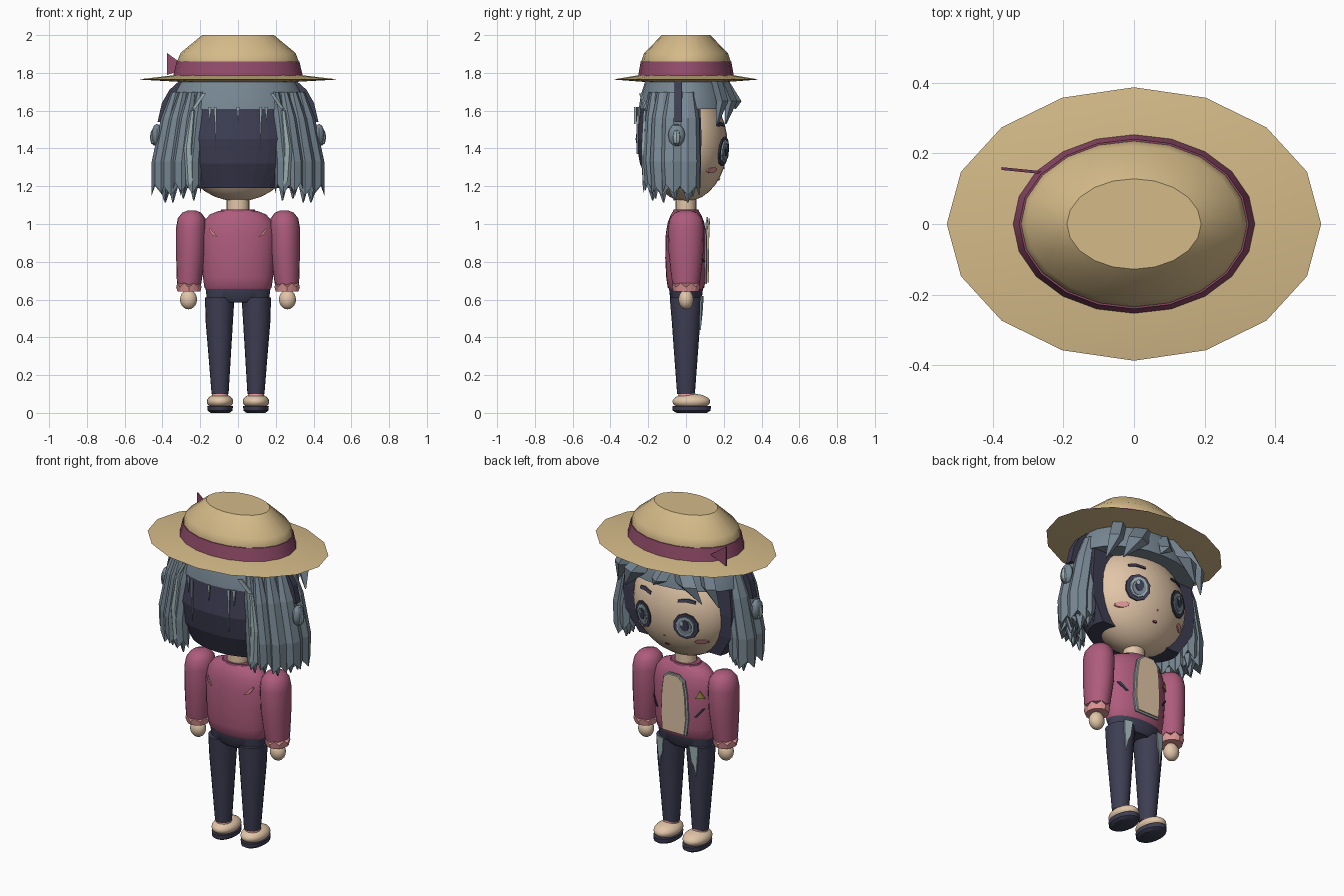
import bpy, bmesh, math

if "Cube" in bpy.data.objects:
    bpy.data.objects.remove(bpy.data.objects["Cube"])


def material(name, rgb):
    lin = [(c / 255 / 12.92) if c < 11 else ((c / 255 + 0.055) / 1.055) ** 2.4 for c in rgb]
    m = bpy.data.materials.new(name)
    m.use_nodes = True
    m.diffuse_color = (*lin, 1)
    bsdf = next(n for n in m.node_tree.nodes if n.type == 'BSDF_PRINCIPLED')
    bsdf.inputs["Base Color"].default_value = (*lin, 1)
    return m


STRAW = material("straw", (212, 186, 136))
MAROON = material("maroon ribbon", (146, 76, 106))
JACKET = material("jacket pink", (174, 92, 124))
HAIR = material("grey blue hair", (120, 136, 148))
LIGHT = material("light hair", (156, 176, 180))
NAVY = material("dark navy", (62, 62, 84))
SKIN = material("skin", (226, 198, 168))
PINK = material("light pink", (226, 152, 152))
GOLD = material("gold", (172, 146, 72))


def finish(name, bm, mat, smooth):
    bmesh.ops.recalc_face_normals(bm, faces=bm.faces)
    me = bpy.data.meshes.new(name)
    bm.to_mesh(me)
    bm.free()
    me.materials.append(mat)
    ob = bpy.data.objects.new(name, me)
    bpy.context.collection.objects.link(ob)
    if smooth:
        bpy.ops.object.select_all(action='DESELECT')
        ob.select_set(True)
        bpy.context.view_layer.objects.active = ob
        bpy.ops.object.shade_smooth_by_angle(angle=math.radians(35))
    return ob


def loft(name, mat, rings, n=20, jag=0, smooth=True, arc=None):
    """Skin horizontal ellipses (cx, cy, z, rx, ry); jag zigzags the last one."""
    bm = bmesh.new()
    a0, a1 = arc or (0, 2 * math.pi)
    loops = []
    for k, (cx, cy, z, rx, ry) in enumerate(rings):
        loop = []
        for i in range(n):
            a = a0 + (a1 - a0) * i / (n - 1 if arc else n)
            dz = jag if k == len(rings) - 1 and i % 2 else 0
            loop.append(bm.verts.new((cx + rx * math.cos(a), cy + ry * math.sin(a), z + dz)))
        loops.append(loop)
    for lo, hi in zip(loops, loops[1:]):
        for i in range(n):
            j = (i + 1) % n
            bm.faces.new((lo[i], lo[j], hi[j], hi[i]))
    bm.faces.new(loops[0])
    bm.faces.new(loops[-1])
    return finish(name, bm, mat, smooth)


def ball(name, mat, loc, rad, seg=24):
    bm = bmesh.new()
    bmesh.ops.create_uvsphere(bm, u_segments=seg, v_segments=seg // 2, radius=1)
    for v in bm.verts:
        v.co = [loc[i] + rad[i] * v.co[i] for i in range(3)]
    return finish(name, bm, mat, True)


def plate(name, mat, pts, surf, lift=0.008, t=0.008):
    """Thin outline in x,z wrapped on a surface y = surf(x, z)."""
    bm = bmesh.new()
    out, inn = [], []
    for x, z in pts:
        y = surf(x, z)
        d = 1 if y >= 0 else -1
        out.append(bm.verts.new((x, y + d * lift, z)))
        inn.append(bm.verts.new((x, y + d * (lift - t), z)))
    bm.faces.new(out)
    bm.faces.new(inn[::-1])
    for i in range(len(pts)):
        j = (i + 1) % len(pts)
        bm.faces.new((out[i], inn[i], inn[j], out[j]))
    return finish(name, bm, mat, False)


def oval(cx, cz, rx, rz, n=10):
    return [(cx + rx * math.cos(2 * math.pi * (i + .5) / n),
             cz + rz * math.sin(2 * math.pi * (i + .5) / n)) for i in range(n)]


def root(v):
    return math.sqrt(max(v, .03))


def face_y(x, z):
    return .22 * root(1 - (x / .31) ** 2 - ((z - 1.42) / .3) ** 2)


def chest_y(x, z):
    return .107 * root(1 - (x / .195) ** 2)


def nape_y(x, z):
    return -.268 * root(1 - (x / .38) ** 2)


# Straw hat with ribbon
loft("hat_brim", STRAW, [(0, 0, 1.752, .30, .22), (0, 0, 1.765, .53, .387),
                         (0, 0, 1.79, .32, .235)], 16)
loft("hat_ribbon", MAROON, [(0, 0, 1.775, .345, .255), (0, 0, 1.86, .325, .24)])
loft("hat_crown", STRAW, [(0, 0, 1.79, .32, .235), (0, 0, 1.865, .32, .235),
                          (0, 0, 1.905, .305, .222), (0, 0, 2.0, .19, .128)])
plate("ribbon_bow", MAROON, [(-.375, 1.905), (-.375, 1.79), (-.265, 1.825)],
      lambda x, z: .155 - .1 * (x + .375), .006)

# Head and neck
ball("head", SKIN, (0, 0, 1.42), (.31, .22, .3), 32)
loft("neck", SKIN, [(0, 0, 1.04, .06, .055), (0, 0, 1.16, .06, .055)])

# Hair cap and dark under-hair at the back
loft("hair_cap", HAIR, [(0, 0, 1.61, .365, .25), (0, 0, 1.68, .35, .24),
                        (0, 0, 1.775, .30, .21)], 24)
loft("back_hair", NAVY, [(0, 0, 1.62, .355, .245), (0, 0, 1.45, .375, .268),
                         (0, 0, 1.32, .365, .245), (0, 0, 1.19, .28, .19)], 22,
     smooth=False, arc=(math.radians(-198), math.radians(18)))
for i, (x, z, w) in enumerate([(0, 1.53, .008), (.12, 1.37, .007), (-.12, 1.37, .007),
                               (.15, 1.53, .009), (-.15, 1.53, .009)]):
    plate(f"nape_strand_{i}", LIGHT, [(x - w, 1.62), (x + w, 1.62), (x, z)], nape_y)

# Long side locks: x, y, half width, half depth, bottom
LOCKS = [(.235, -.185, .042, .04, 1.16), (.29, -.17, .045, .045, 1.17),
         (.345, -.125, .048, .055, 1.15), (.39, -.065, .05, .06, 1.16),
         (.385, .01, .055, .06, 1.15), (.35, .035, .045, .04, 1.18)]
for side, s in (("left", 1), ("right", -1)):
    for i, (x, y, rx, ry, zb) in enumerate(LOCKS):
        loft(f"{side}_lock_{i}", HAIR,
             [(s * x * .84, y * .95, 1.70, rx * .5, ry * .6),
              (s * x * .93, y, 1.56, rx * .9, ry),
              (s * x * 1.03, y * 1.04, 1.33, rx * 1.1, ry * 1.1),
              (s * x * 1.03, y, zb, rx * 1.1, ry)], 8, .05, False)
        loft(f"{side}_lock_tip_{i}", HAIR, [(s * x, y, 1.22, rx * .7, ry * .7),
                                            (s * x, y * .95, zb - .035, .004, .004)], 5, 0, False)
    loft(f"{side}_light_lock", LIGHT,
         [(s * .24, -.215, 1.60, .012, .012), (s * .262, -.222, 1.4, .024, .016),
          (s * .25, -.215, 1.2, .024, .016)], 6, .03, False)
    plate(f"{side}_light_wisp", LIGHT, [(s * .17, 1.69), (s * .19, 1.69), (s * .245, 1.61),
                                        (s * .225, 1.61)], nape_y)

    # Headband strap and ear disc
    bm = bmesh.new()
    path = [(.30, 1.76), (.355, 1.71), (.395, 1.64), (.418, 1.54)]
    strips = [[bm.verts.new((s * (x + dx), y, z)) for dx, y in
               ((-.035, -.06), (.008, -.06), (.008, -.02), (-.035, -.02))] for x, z in path]
    for a, b in zip(strips, strips[1:]):
        for k in range(4):
            bm.faces.new((a[k], a[(k + 1) % 4], b[(k + 1) % 4], b[k]))
    bm.faces.new(strips[0])
    bm.faces.new(strips[-1])
    finish(f"{side}_headband", bm, NAVY, False)
    ball(f"{side}_ear_disc", HAIR, (s * .43, -.05, 1.47), (.028, .045, .06), 12)
    ball(f"{side}_ear_gem", LIGHT, (s * .445, -.05, 1.46), (.022, .024, .045), 8)

# Swept fringe: root x, tip x, tip height, half width
for i, (x0, x1, zt, w) in enumerate([(.09, .25, 1.53, .085), (-.09, -.25, 1.55, .085),
                                     (-.04, .03, 1.61, .06), (.24, .33, 1.52, .06),
                                     (-.24, -.33, 1.53, .06)]):
    def fy(x, b):
        return b * root(1 - (x / .42) ** 2)
    xm = (x0 + x1) / 2
    loft(f"fringe_{i}", HAIR, [(x0, fy(x0, .2), 1.755, w * .8, .03),
                               (xm, fy(xm, .262), 1.65, w * .8, .032),
                               (x1, fy(x1, .262), zt, .004, .004)], 4, 0, False)

# Face details
for side, s in (("left", 1), ("right", -1)):
    ex, ez = s * .14, 1.385
    plate(f"{side}_eye_rim", NAVY, oval(ex, ez, .066, .078), face_y, .016)
    plate(f"{side}_iris", LIGHT, oval(ex, ez, .047, .06), face_y, .019)
    plate(f"{side}_iris_ring", HAIR, oval(ex, ez - .004, .036, .046), face_y, .021)
    plate(f"{side}_pupil", NAVY, oval(ex, ez + .008, .022, .034), face_y, .023)
    plate(f"{side}_eye_glint", LIGHT, oval(ex + .012, ez + .022, .01, .014, 6), face_y, .025)
    plate(f"{side}_brow", NAVY, [(s * .09, 1.515), (s * .09, 1.53), (s * .14, 1.54),
                                 (s * .18, 1.53), (s * .18, 1.515), (s * .14, 1.522)], face_y, .01)
    plate(f"{side}_cheek", PINK, oval(s * .2, 1.285, .032, .015, 8), face_y, .008)
plate("mouth", MAROON, oval(0, 1.235, .014, .006, 6), face_y, .006)
plate("nose", PINK, oval(0, 1.295, .006, .005, 6), face_y, .005)

# Jacket
loft("jacket_body", JACKET, [(0, 0, .645, .165, .08), (0, 0, .665, .178, .097), (0, 0, .72, .186, .105),
                             (0, 0, .82, .193, .11), (0, 0, .95, .196, .107), (0, 0, 1.01, .183, .096),
                             (0, 0, 1.05, .15, .08), (0, 0, 1.07, .10, .065)], 28)
loft("collar", MAROON, [(0, 0, 1.05, .10, .072), (0, 0, 1.078, .088, .066)])
panel = [(-.07, .69), (.07, .69), (.08, .78), (.074, .92), (.062, 1.0), (.03, 1.03),
         (-.03, 1.03), (-.062, 1.0), (-.074, .92), (-.08, .78)]
plate("shirt_backing", LIGHT, [(x * 1.12, .86 + (z - .86) * 1.04) for x, z in panel],
      chest_y, .012)
plate("shirt_front", SKIN, panel, chest_y, .022)
plate("badge", GOLD, [(-.17, .91), (-.125, .91), (-.147, .955)], chest_y, .014)
for side, s in (("left", 1), ("right", -1)):
    plate(f"{side}_pocket_stripe", NAVY, [(s * .12, .80), (s * .132, .80), (s * .17, .85),
                                          (s * .158, .85)], chest_y, .014)
    plate(f"{side}_back_slit", PINK, [(s * .105, .93), (s * .135, .94), (s * .155, .97),
                                      (s * .15, .98), (s * .125, .95)],
          lambda x, z: -chest_y(x, z), .012)

    # Sleeves, cuffs and hands
    loft(f"{side}_sleeve", JACKET,
         [(s * .245, 0, 1.072, .02, .025), (s * .245, 0, 1.06, .05, .06), (s * .246, 0, 1.03, .073, .085),
          (s * .248, 0, .98, .08, .095), (s * .25, 0, .85, .078, .092), (s * .257, 0, .72, .068, .078),
          (s * .26, 0, .65, .06, .066)])
    loft(f"{side}_cuff", PINK, [(s * .26, 0, .642, .06, .066), (s * .26, 0, .665, .067, .074)],
         16, .022, False)
    ball(f"{side}_hand", SKIN, (s * .262, 0, .6), (.045, .04, .052), 20)

    # Trouser legs with worn streaks
    loft(f"{side}_leg", NAVY, [(s * .095, 0, .10, .045, .047), (s * .097, 0, .3, .059, .062),
                               (s * .099, 0, .48, .072, .075), (s * .097, 0, .61, .078, .086)])
    plate(f"{side}_leg_streak", LIGHT,
          [(s * .085, .62), (s * .135, .62), (s * .13, .54), (s * .118, .44), (s * .11, .50),
           (s * .095, .53)], lambda x, z: (.078 + (z - .48) * .08) * root(1 - ((abs(x) - .098) / .078) ** 2), .006)

    # Shoes
    loft(f"{side}_ankle", PINK, [(s * .095, .005, .07, .046, .05), (s * .095, .005, .112, .04, .042)])
    ball(f"{side}_shoe", SKIN, (s * .095, .028, .06), (.07, .1, .042))
    loft(f"{side}_sole", NAVY, [(s * .095, .03, 0, .05, .08), (s * .095, .03, .012, .066, .1),
                                (s * .095, .03, .036, .068, .102)], 24)

loft("trouser_hips", NAVY, [(0, 0, .585, .10, .07), (0, 0, .605, .165, .084),
                            (0, 0, .66, .172, .09)], 28)
